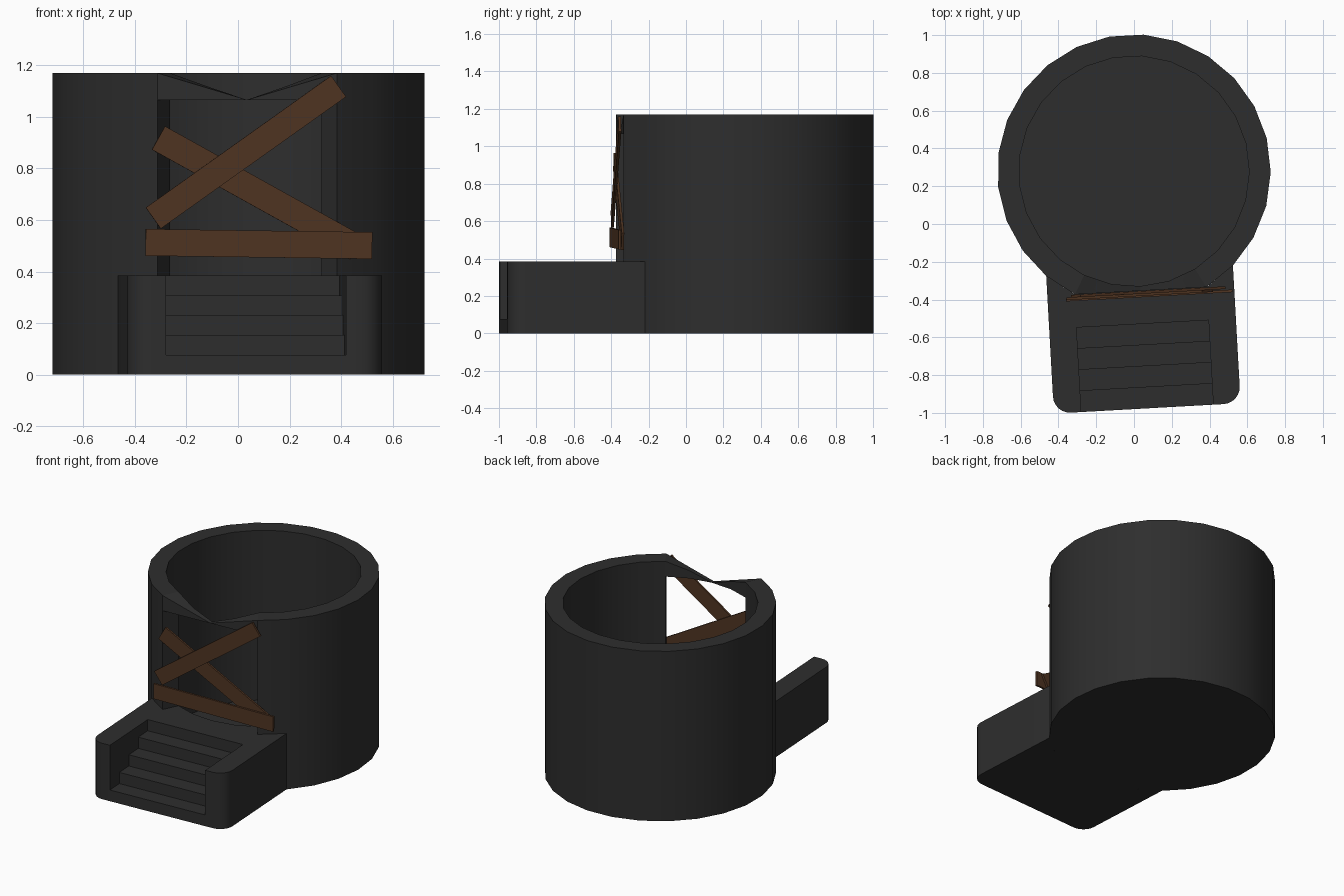
import bpy, bmesh
from math import sin, cos, pi, radians
from mathutils import Matrix

if "Cube" in bpy.data.objects:
    bpy.data.objects.remove(bpy.data.objects["Cube"])

N, RO, RI = 25, 0.724, 0.61          # wall sides and radii
H, SILL, HEAD = 1.17, 0.385, 1.065   # wall top, door bottom, door top
FRAME = Matrix.Translation((0, 0.28, 0)) @ Matrix.Rotation(radians(3.2), 4, 'Z')


def material(name, rgb):
    m = bpy.data.materials.new(name)
    m.diffuse_color = (*rgb, 1)
    m.use_nodes = True
    m.node_tree.nodes["Principled BSDF"].inputs["Base Color"].default_value = m.diffuse_color
    return m


STONE = material("dark_stone", (0.027, 0.027, 0.027))
WOOD = material("brown_wood", (0.08, 0.035, 0.016))


def finish(bm, name, mat):
    bmesh.ops.remove_doubles(bm, verts=bm.verts, dist=0.0002)
    bmesh.ops.recalc_face_normals(bm, faces=bm.faces)
    me = bpy.data.meshes.new(name)
    bm.to_mesh(me)
    bm.free()
    me.materials.append(mat)
    ob = bpy.data.objects.new(name, me)
    ob.matrix_world = FRAME
    bpy.context.collection.objects.link(ob)
    bpy.ops.object.select_all(action='DESELECT')
    ob.select_set(True)
    bpy.context.view_layer.objects.active = ob
    bpy.ops.object.shade_smooth_by_angle(angle=radians(30))
    return ob


def face(bm, pts):
    return bm.faces.new([bm.verts.new(p) for p in pts])


def extrude(bm, pts, vec):
    f = face(bm, pts)
    g = bmesh.ops.extrude_face_region(bm, geom=[f], use_keep_orig=True)
    bmesh.ops.translate(bm, vec=vec, verts=[v for v in g['geom'] if isinstance(v, bmesh.types.BMVert)])


def inner(k):
    a = 2 * pi * k / N
    return RI * sin(a), -RI * cos(a)


CHORD = RO * cos(4 * pi / N)


def outer(k):
    # the door front is a flat chord spanning four segments
    a = 2 * pi * k / N
    if abs(k) < 2:
        return RO * sin(4 * pi / N) * k / 2, -CHORD
    return RO * sin(a), -RO * cos(a)


# Round wall with a low sill at the doorway
bm = bmesh.new()
ks = list(range(-2, N - 2))
for k in ks:
    top = SILL if k < 2 else H
    for f in (outer, inner):
        a, b = f(k), f(k + 1 if k + 1 < N - 2 else -2)
        face(bm, [(*a, 0), (*b, 0), (*b, top), (*a, top)])
    n = k + 1 if k + 1 < N - 2 else -2
    face(bm, [(*p, top) for p in (outer(k), outer(n), inner(n), inner(k))])
for k in (-2, 2):                    # door jambs
    o, i = outer(k), inner(k)
    face(bm, [(*o, SILL), (*i, SILL), (*i, H), (*o, H)])
face(bm, [(*outer(k), 0) for k in ks])   # floor
finish(bm, "round_wall", STONE)

# Broken lintel with a V notch
bm = bmesh.new()


def crest(k):
    return HEAD + 0.001 + (H - HEAD - 0.001) * abs(k) / 2


for k in range(-2, 2):
    n = k + 1
    for f in (outer, inner):
        face(bm, [(*f(k), HEAD), (*f(n), HEAD), (*f(n), crest(n)), (*f(k), crest(k))])
    for z in (lambda j: HEAD, crest):
        face(bm, [(*outer(k), z(k)), (*outer(n), z(n)), (*inner(n), z(n)), (*inner(k), z(k))])
finish(bm, "broken_lintel", STONE)

# Steps: stair profile extruded between the cheeks
FRONT, W, SW = 1.258, 0.495, 0.35
RUN, RISE = 0.112, SILL / 5
prof = [(CHORD, 0), (FRONT, 0)]
for s in range(5):
    v = FRONT - s * RUN
    prof.append((v, (s + 1) * RISE))
    prof.append((v - RUN if s < 4 else CHORD, (s + 1) * RISE))
bm = bmesh.new()
extrude(bm, [(-SW, -v, z) for v, z in prof], (2 * SW, 0, 0))
finish(bm, "steps", STONE)

# Side cheeks with rounded front corners
R = 0.09
for side, name in ((-1, "left_cheek"), (1, "right_cheek")):
    foot = [(SW, CHORD), (W, 0.527), (W, FRONT - R)]
    foot += [(W - R + R * cos(a), FRONT - R + R * sin(a)) for a in [i * pi / 12 for i in range(1, 6)]]
    foot += [(W - R, FRONT), (SW, FRONT)]
    bm = bmesh.new()
    extrude(bm, [(side * u, -v, 0) for u, v in foot], (0, 0, SILL))
    finish(bm, name, STONE)

# Boards nailed over the doorway: position, length, width, tilt
for name, u, v, z, length, width, tilt in (
        ("bottom_board", 0.044, 0.662, 0.507, 0.88, 0.104, -0.8),
        ("rising_board", -0.006, 0.655, 0.863, 0.883, 0.1, 35.4),
        ("falling_board", 0.04, 0.643, 0.705, 0.88, 0.104, -29)):
    bm = bmesh.new()
    m = (Matrix.Translation((u, -v, z)) @ Matrix.Rotation(radians(-tilt), 4, 'Y')
         @ Matrix.Diagonal((length, 0.014, width, 1)))
    bmesh.ops.create_cube(bm, size=1, matrix=m)
    finish(bm, name, WOOD)
